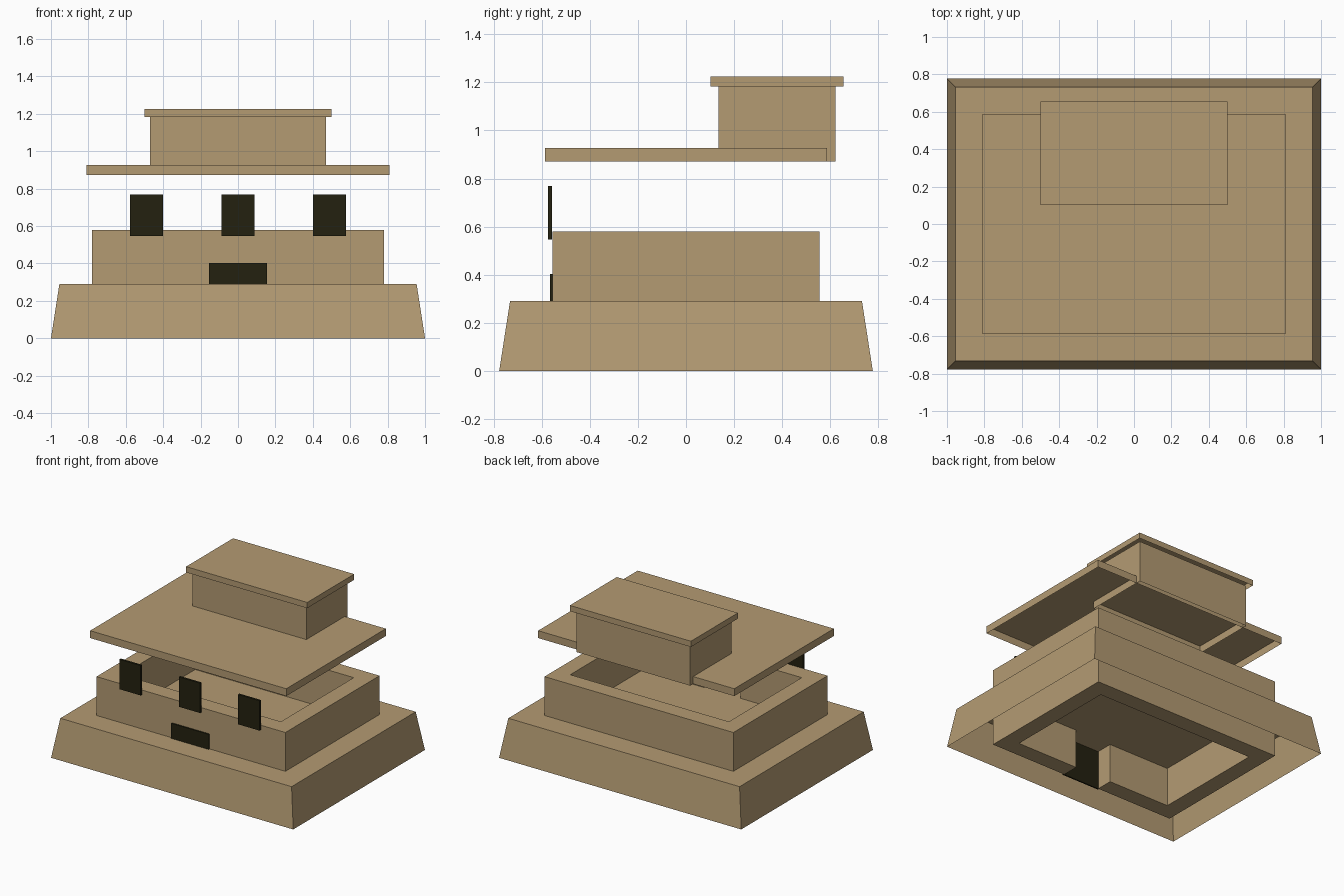
import bpy
import bmesh

cube = bpy.data.objects.get("Cube")
if cube:
    bpy.data.objects.remove(cube, do_unlink=True)


def make_material(name, rgb):
    mat = bpy.data.materials.new(name)
    mat.use_nodes = True
    mat.diffuse_color = (*rgb, 1)
    bsdf = mat.node_tree.nodes["Principled BSDF"]
    bsdf.inputs["Base Color"].default_value = (*rgb, 1)
    bsdf.inputs["Roughness"].default_value = 0.9
    return mat


sand = make_material("sandstone", (0.456, 0.328, 0.171))
dark = make_material("dark_opening", (0.017, 0.015, 0.005))


def box(name, x, y, z, mat=sand, open_bottom=False, top_inset=0):
    """Box from (min, max) ranges; optionally tapered or without its underside."""
    bm = bmesh.new()
    bmesh.ops.create_cube(bm, size=1)
    for v in bm.verts:
        at_top = v.co.z > 0
        for axis, (low, high) in enumerate((x, y, z)):
            positive = v.co[axis] > 0
            v.co[axis] = high if positive else low
            if at_top and axis < 2:
                v.co[axis] += -top_inset if positive else top_inset
    if open_bottom:
        bm.normal_update()
        under = [f for f in bm.faces if f.normal.z < -0.9]
        bmesh.ops.delete(bm, geom=under, context='FACES_ONLY')
    mesh = bpy.data.meshes.new(name)
    bm.to_mesh(mesh)
    bm.free()
    mesh.materials.append(mat)
    obj = bpy.data.objects.new(name, mesh)
    bpy.context.collection.objects.link(obj)
    return obj


def cut(target, cutter):
    """Subtract the cutter from the target and remove the cutter."""
    mod = target.modifiers.new("cut", 'BOOLEAN')
    mod.operation = 'DIFFERENCE'
    mod.solver = 'EXACT'
    mod.object = cutter
    bpy.context.view_layer.update()
    depsgraph = bpy.context.evaluated_depsgraph_get()
    mesh = bpy.data.meshes.new_from_object(target.evaluated_get(depsgraph))
    target.modifiers.clear()
    target.data = mesh
    bpy.data.objects.remove(cutter, do_unlink=True)


def both(half):
    return (-half, half)


# Sloped hollow base
box("base", both(1), both(0.777), (0, 0.29), open_bottom=True, top_inset=0.045)

# Thick house walls, open above and below, with a doorway in front
walls = box("house_walls", both(0.78), both(0.555), (0, 0.58))
cut(walls, box("room_cutter", both(0.655), both(0.43), (-0.1, 0.7)))
cut(walls, box("door_cutter", both(0.15), (-0.7, -0.35), (-0.1, 0.395)))

# Door and window panels
box("door", both(0.155), (-0.566, -0.556), (0, 0.403), dark)
for side, cx in (("right", -0.49), ("middle", 0), ("left", 0.49)):
    box("window_" + side, (cx - 0.088, cx + 0.088), (-0.573, -0.557),
        (0.547, 0.77), dark)

# Floating roof slab, upper room and its cap
box("roof", both(0.81), both(0.587), (0.872, 0.927), open_bottom=True)
box("upper_room", both(0.47), (0.135, 0.622), (0.872, 1.182), open_bottom=True)
box("upper_roof", both(0.5), (0.102, 0.656), (1.182, 1.225), open_bottom=True)
